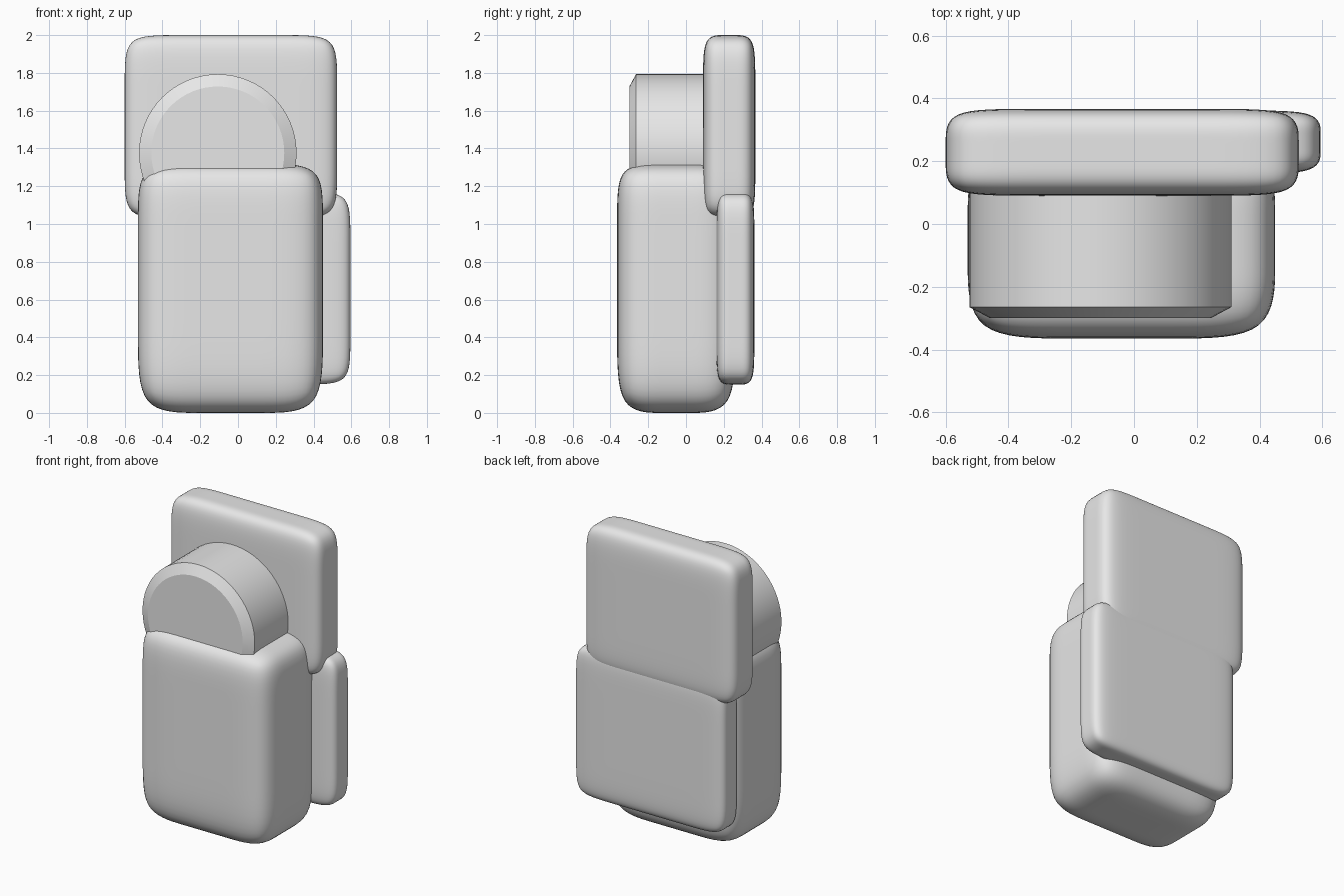
import bpy
import bmesh
from math import radians
from mathutils import Matrix, Vector

default = bpy.data.objects.get("Cube")
if default:
    bpy.data.objects.remove(default, do_unlink=True)

# Single plain grey material
grey = bpy.data.materials.new("plain grey")
grey.use_nodes = True
grey.diffuse_color = (0.8, 0.8, 0.8, 1)
grey.node_tree.nodes["Principled BSDF"].inputs["Base Color"].default_value = (0.8, 0.8, 0.8, 1)


def make_object(name, bm):
    mesh = bpy.data.meshes.new(name)
    bm.normal_update()
    bm.to_mesh(mesh)
    bm.free()
    mesh.materials.append(grey)
    obj = bpy.data.objects.new(name, mesh)
    bpy.context.collection.objects.link(obj)
    return obj


def soft_box(name, low, high, inset_low, inset_high):
    """Box with support loops near its edges, softened by subdivision."""
    bm = bmesh.new()
    bmesh.ops.create_cube(bm, size=1)
    low, high = Vector(low), Vector(high)
    for v in bm.verts:
        v.co = [high[i] if v.co[i] > 0 else low[i] for i in range(3)]
    for axis in range(3):
        normal = Vector([float(i == axis) for i in range(3)])
        for place in (low[axis] + inset_low[axis], high[axis] - inset_high[axis]):
            bmesh.ops.bisect_plane(bm, geom=bm.verts[:] + bm.edges[:] + bm.faces[:],
                                   plane_co=normal * place, plane_no=normal)
    for f in bm.faces:
        f.smooth = True
    obj = make_object(name, bm)
    soften = obj.modifiers.new("soften", 'SUBSURF')
    soften.levels = soften.render_levels = 3
    return obj


# Main body, rounder at the bottom than at the top
soft_box("body", (-0.53, -0.365, 0), (0.45, 0.26, 1.32),
         (0.32, 0.25, 0.38), (0.32, 0.25, 0.25))

# Two overlapping plates on the back
soft_box("upper_back_plate", (-0.6, 0.09, 1.03), (0.525, 0.367, 2.0),
         (0.24, 0.11, 0.22), (0.24, 0.11, 0.22))
soft_box("lower_back_plate", (-0.52, 0.16, 0.15), (0.595, 0.362, 1.17),
         (0.22, 0.08, 0.2), (0.22, 0.08, 0.2))

# Round drum behind the body's top edge, chamfered at the front
bm = bmesh.new()
bmesh.ops.create_cone(bm, cap_ends=True, segments=64, radius1=0.417, radius2=0.417,
                      depth=0.465, matrix=Matrix.Rotation(radians(90), 4, 'X'))
bmesh.ops.create_cone(bm, cap_ends=True, segments=64, radius1=0.417, radius2=0.352,
                      depth=0.035, matrix=Matrix.Translation((0, -0.25, 0))
                      @ Matrix.Rotation(radians(90), 4, 'X'))
bmesh.ops.remove_doubles(bm, verts=bm.verts, dist=0.0001)
# Drop the hidden discs where the two sections meet
inner = [f for f in bm.faces if len(f.verts) > 4
         and abs(f.calc_center_median().y + 0.2325) < 0.001]
bmesh.ops.delete(bm, geom=inner, context='FACES_ONLY')
bmesh.ops.recalc_face_normals(bm, faces=bm.faces)
drum = make_object("drum", bm)
drum.location = (-0.107, -0.0325, 1.376)
bpy.ops.object.select_all(action='DESELECT')
drum.select_set(True)
bpy.context.view_layer.objects.active = drum
bpy.ops.object.shade_smooth_by_angle(angle=radians(25))
